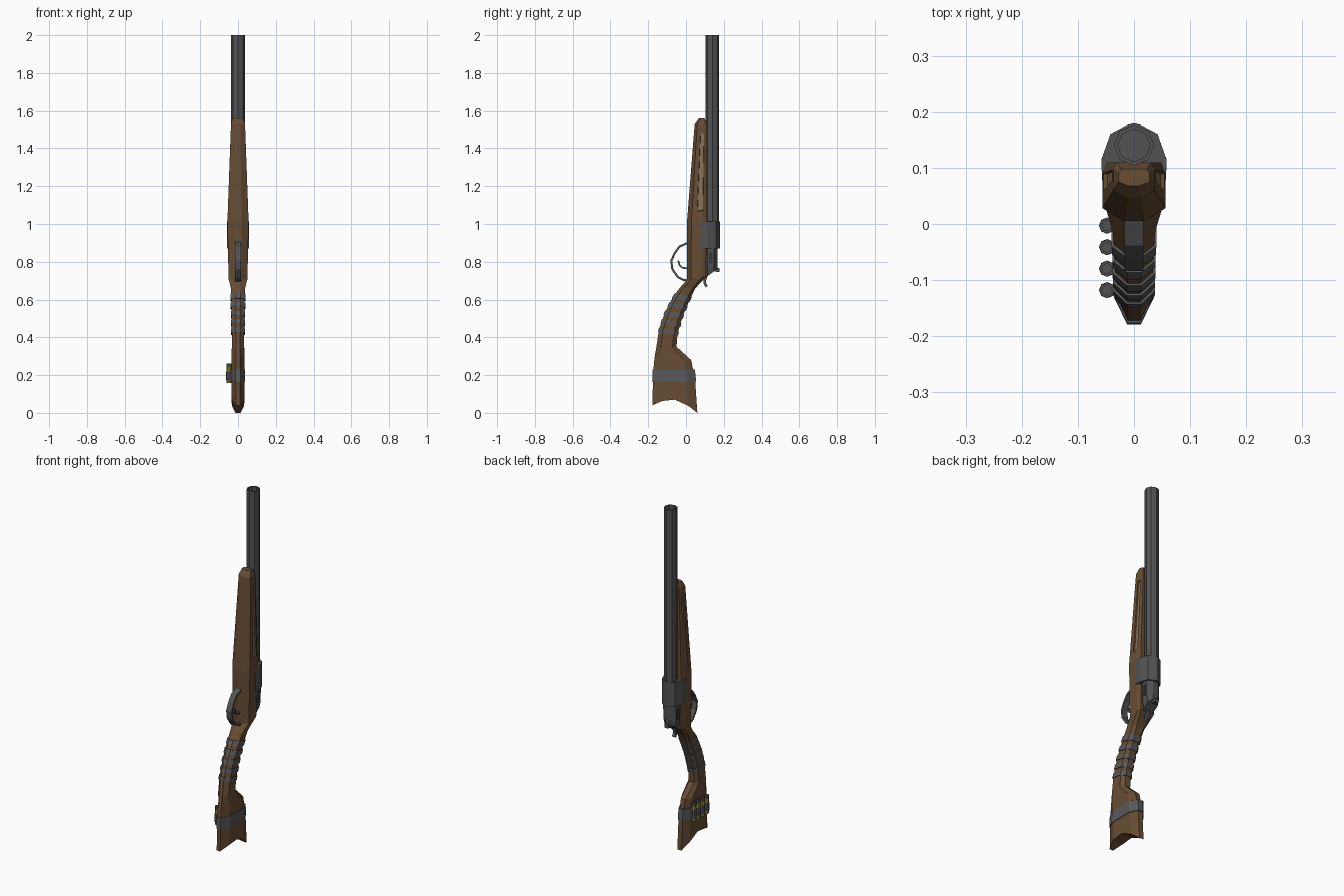
import bpy, bmesh, math
from mathutils import Vector

if "Cube" in bpy.data.objects:
    bpy.data.objects.remove(bpy.data.objects["Cube"])


def material(name, rgb):
    m = bpy.data.materials.new(name)
    m.diffuse_color = (*rgb, 1)
    m.use_nodes = True
    m.node_tree.nodes["Principled BSDF"].inputs["Base Color"].default_value = m.diffuse_color
    return m


WOOD = material("brown wood", (0.135, 0.075, 0.034))
LIGHT = material("light wood", (0.24, 0.165, 0.09))
METAL = material("gun metal", (0.085, 0.085, 0.088))
STRAP = material("grey strap", (0.1, 0.1, 0.1))
DARK = material("dark metal", (0.04, 0.04, 0.043))
BRASS = material("yellow shell", (0.36, 0.31, 0.02))


def loft(name, rings, mats, edit=None):
    """Skin even-sided rings and close both ends with strips of quads."""
    bm = bmesh.new()
    vs = [[bm.verts.new(p) for p in r] for r in rings]
    n = len(vs[0])
    for a, b in zip(vs, vs[1:]):
        for i in range(n):
            j = (i + 1) % n
            bm.faces.new((a[i], a[j], b[j], b[i]))
    for r in (vs[0], vs[-1]):
        for k in range(n // 2 - 1):
            bm.faces.new((r[k], r[k + 1], r[n - 2 - k], r[n - 1 - k]))
    bmesh.ops.recalc_face_normals(bm, faces=bm.faces)
    if edit:
        edit(bm)
    me = bpy.data.meshes.new(name)
    bm.to_mesh(me)
    bm.free()
    for m in mats:
        me.materials.append(m)
    ob = bpy.data.objects.new(name, me)
    bpy.context.collection.objects.link(ob)
    return ob


def disc(cx, cy, z, r, n=8):
    return [(cx + r * math.sin(math.tau * i / n), cy + r * math.cos(math.tau * i / n), z)
            for i in range(n)]


def section(s, grow=0.0):
    """Stock cross-section: front (y,z), back (y,z), half width, back width ratio, bow."""
    fy, fz, by, bz, w, back, bow = s
    f, b = Vector((0, fy, fz)), Vector((0, by, bz))
    d = (b - f).normalized() * grow
    f, b, w = f - d, b + d, w + grow
    half = []
    for u, k in ((0, 0.33), (0.22, 1), (0.5, 1), (0.8, 1), (1, back)):
        p = f.lerp(b, u)
        half.append(Vector((w * k, p.y, p.z + bow * math.sin(math.pi * u))))
    return half + [Vector((-p.x, p.y, p.z)) for p in reversed(half)]


def ribbon(name, pts, half_w, thick, mat):
    """Flat strip following a path in the yz plane."""
    rings = []
    for i, p in enumerate(pts):
        a, b = pts[max(i - 1, 0)], pts[min(i + 1, len(pts) - 1)]
        t = Vector((b[0] - a[0], b[1] - a[1])).normalized() * thick / 2
        q, r = (p[0] - t.y, p[1] + t.x), (p[0] + t.y, p[1] - t.x)
        rings.append([(half_w, *q), (half_w, *r), (-half_w, *r), (-half_w, *q)])
    return loft(name, rings, [mat])


# Wooden stock, from butt to fore-end
S = [(-.178, .04, .06, .0, .033, .4, .05),
     (-.174, .21, .048, .18, .034, .4, 0),
     (-.167, .29, .027, .28, .034, .4, 0),
     (-.158, .34, -.05, .35, .033, .5, 0),
     (-.143, .44, -.045, .42, .033, .5, 0),
     (-.112, .53, -.018, .51, .034, .5, 0),
     (-.065, .62, .02, .60, .035, .5, 0),
     (-.03, .665, .05, .66, .038, .6, 0),
     (.005, .705, .105, .72, .05, .85, 0),
     (.005, 1.01, .11, 1.01, .056, .85, 0),
     (.010, 1.07, .11, 1.07, .054, .85, 0),
     (.042, 1.48, .11, 1.48, .039, .85, 0),
     (.046, 1.53, .11, 1.53, .037, .85, 0),
     (.068, 1.56, .098, 1.56, .028, .8, 0)]


def fore_end_grooves(bm):
    # recess one long side face on each side of the fore-end
    picks = []
    for f in bm.faces:
        c = f.calc_center_median()
        if 1.2 < c.z < 1.35 and abs(f.normal.x) > 0.9 and 0.07 < c.y < 0.09:
            picks.append(f)
    bmesh.ops.inset_individual(bm, faces=picks, thickness=0.002, depth=-0.007)
    for f in picks:
        f.material_index = 1


loft("stock", [section(s) for s in S], [WOOD, LIGHT], fore_end_grooves)


def stock_at(t):
    i = min(int(t), len(S) - 2)
    return [a + (b - a) * (t - i) for a, b in zip(S[i], S[i + 1])]


# Wrapped straps on the grip
for i, t in enumerate((4.0, 4.5, 5.0, 5.5, 6.05)):
    h = 0.13 if i < 4 else 0.2
    loft(f"grip_wrap_{i + 1}", [section(stock_at(t + o), 0.004) for o in (-h, h)], [STRAP])

# Butt strap carrying the spare shells
loft("butt_strap", [section((-.176, .165, .051, .165, .034, .4, 0), .003),
                    section((-.173, .23, .044, .23, .034, .4, 0), .003)], [STRAP])
for i in range(4):
    y = -0.003 - 0.0383 * i
    x = -0.048
    loft(f"shell_body_{i + 1}", [disc(x, y, z, .0125) for z in (.157, .245)], [BRASS])
    loft(f"shell_cap_{i + 1}", [disc(x, y, .245, .0138), disc(x, y, .262, .0138),
                                disc(x, y, .262, .009), disc(x, y, .259, .009)], [METAL])
    loft(f"shell_loop_{i + 1}", [disc(x, y, z, .0145) for z in (.172, .22)], [STRAP])

# Barrel with open bore
loft("barrel", [disc(0, .14, .87, .036), disc(0, .14, 2, .036),
                disc(0, .14, 2, .029), disc(0, .14, 1.8, .029)], [METAL])


# Receiver collar around the barrel
def collar(z, k=1.0):
    half = [(.004, .18), (.042, .16), (.058, .115), (.057, .078), (.03, .07)]
    r = [(x * k, .12 + (y - .12) * k, z) for x, y in half]
    return r + [(-x, y, z) for x, y, z in reversed(r)]


loft("receiver", [collar(.87), collar(1.012)], [METAL])


# Breech block with slanted rear end
def breech(z, slope, w):
    half = [(.015, .166), (w, .148), (w, .115), (w * .6, .1)]
    r = [(x, y, z + slope * (y - .1)) for x, y in half]
    return r + [(-x, y, z) for x, y, z in reversed(r)]


loft("breech", [breech(.715, .7, .032), breech(.76, .5, .04), breech(.88, 0, .042)], [METAL])
for s, side in ((1, "right"), (-1, "left")):
    loft(f"breech_slot_{side}",
         [[(s * .040, .122, z), (s * .0435, .122, z), (s * .0435, .14, z), (s * .040, .14, z)]
          for z in (.79, .85)], [DARK])

# Rear sight knob and hammer spur
loft("rear_knob", [[(.012, .155, z), (.012, .178, z), (-.012, .178, z), (-.012, .155, z)]
                   for z in (.745, .766)], [METAL])
ribbon("hammer", [(.112, .74), (.1, .705), (.1, .685), (.11, .668)], .009, .014, METAL)

# Trigger guard and trigger
ribbon("trigger_guard", [(.01, .9), (-.035, .88), (-.06, .845), (-.078, .805), (-.072, .76),
                         (-.042, .718), (-.01, .703), (.02, .70)], .017, .011, METAL)
ribbon("trigger", [(.01, .765), (-.018, .768), (-.034, .782), (-.041, .806)], .009, .009, METAL)
